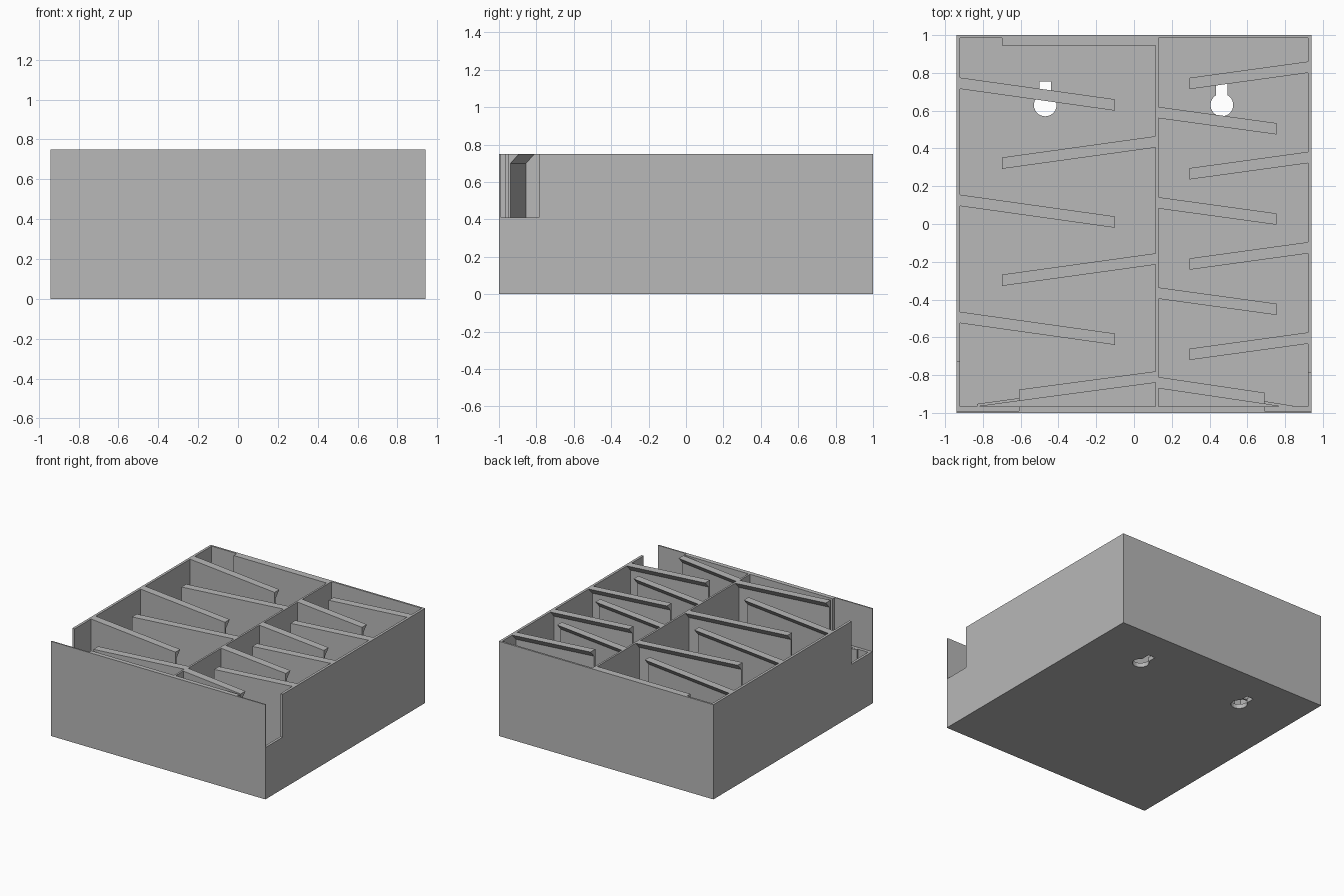
import bpy
import bmesh
import math
from mathutils import Vector

if "Cube" in bpy.data.objects:
    bpy.data.objects.remove(bpy.data.objects["Cube"], do_unlink=True)

grey = bpy.data.materials.new("plain grey")
grey.use_nodes = True
grey.diffuse_color = (0.48, 0.48, 0.48, 1)
grey.node_tree.nodes["Principled BSDF"].inputs["Base Color"].default_value = grey.diffuse_color

W, D, H = 0.94, 1.0, 0.75      # half width, half depth, height
INNER = 0.92                   # inside face of the side walls
FLOOR, NOTCH = 0.035, 0.41     # floor top and bottom of the side openings
FRONT, BACK = -0.965, 0.985    # inside faces of front and back
DIV_L, DIV_R = 0.115, 0.13     # faces of the divider
LIP, WEB, LIP_Z = 0.06, 0.015, 0.70


def loft(name, start, end):
    """Solid between two matching outlines."""
    bm = bmesh.new()
    a = [bm.verts.new(p) for p in start]
    b = [bm.verts.new(p) for p in end]
    bm.faces.new(a)
    bm.faces.new(b)
    for i in range(len(a)):
        j = (i + 1) % len(a)
        bm.faces.new((a[i], a[j], b[j], b[i]))
    bmesh.ops.recalc_face_normals(bm, faces=bm.faces[:])
    mesh = bpy.data.meshes.new(name)
    bm.to_mesh(mesh)
    bm.free()
    mesh.materials.append(grey)
    ob = bpy.data.objects.new(name, mesh)
    bpy.context.collection.objects.link(ob)
    return ob


def prism(name, outline, axis, lo, hi):
    """Outline in the plane across an axis, extruded from lo to hi."""
    def place(p, d):
        q = list(p)
        q.insert(axis, d)
        return Vector(q)
    return loft(name, [place(p, lo) for p in outline], [place(p, hi) for p in outline])


def box(name, x, y, z):
    outline = [(x[0], y[0]), (x[1], y[0]), (x[1], y[1]), (x[0], y[1])]
    return prism(name, outline, 2, *z)


# Floor with two keyhole hanging slots
base = box("floor", (-INNER, INNER), (-0.99, BACK), (0, FLOOR))
for cx in (-0.47, 0.465):
    hole = [(cx + 0.03, 0.755), (cx - 0.03, 0.755)]
    for i in range(25):
        a = math.radians(120 + 300 * i / 24)
        hole.append((cx + 0.06 * math.cos(a), 0.63 + 0.06 * math.sin(a)))
    cutter = prism("keyhole_cutter", hole, 2, -0.1, 0.1)
    cutter.hide_render = True
    cut = base.modifiers.new("keyhole", "BOOLEAN")
    cut.operation = "DIFFERENCE"
    cut.solver = "EXACT"
    cut.object = cutter
    bpy.context.view_layer.objects.active = base
    bpy.ops.object.modifier_apply(modifier=cut.name)
    bpy.data.objects.remove(cutter, do_unlink=True)

# Side walls with an open front corner
for name, x0, x1, notch_y in (("right_wall", -W, -INNER, -0.73),
                              ("left_wall", INNER, W, -0.785)):
    side = [(-0.99, 0), (BACK, 0), (BACK, H), (notch_y, H), (notch_y, NOTCH), (-0.99, NOTCH)]
    prism(name, side, 0, x0, x1)

# Front and back
END_R, END_L = -0.61, 0.69     # where the lowest ramps stop above the openings
box("front_panel", (-W, W), (-D, -0.99), (0, H))
liner = [(-INNER, FLOOR), (INNER, FLOOR), (INNER, NOTCH), (END_L, NOTCH),
         (END_L, H), (END_R, H), (END_R, NOTCH), (-INNER, NOTCH)]
prism("front_liner", liner, 1, -0.99, FRONT)
box("back_panel", (-W, W), (BACK, D), (0, H))
box("back_stop", (-0.70, DIV_L), (0.945, BACK), (FLOOR, H))
box("divider", (DIV_L, DIV_R), (FRONT, BACK), (FLOOR, H))


# Sloping ramps: thin upright web with an overhanging, bevelled lip
def section(x, y):
    low, web = y - LIP, y - LIP + WEB
    return [(x, low, FLOOR), (x, low, H), (x, y, H), (x, web, LIP_Z), (x, web, FLOOR)]


def ramp(name, x0, x1, y, drop):
    loft(name, section(x0, y), section(x1, y - drop))


for i in range(3):
    ramp("right_bay_outer_ramp", -INNER, -0.10, 0.775 - 0.62 * i, 0.115)
for i in range(2):
    ramp("right_bay_inner_ramp", DIV_L, -0.70, 0.465 - 0.62 * i, 0.113)
for i in range(3):
    ramp("left_bay_inner_ramp", DIV_R, 0.755, 0.62 - 0.478 * i, 0.086)
for i in range(4):
    ramp("left_bay_outer_ramp", INNER, 0.295, 0.86 - 0.478 * i, 0.086)
ramp("right_bay_exit_ramp", DIV_L, END_R, -0.78, 0.097)
ramp("left_bay_exit_ramp", DIV_R, END_L, -0.81, 0.083)


# Low continuation of the exit ramps below the openings
def low_web(name, x0, x1, y0, y1):
    outline = [(x0, y0 - LIP), (x1, y1 - LIP), (x1, y1 - LIP + WEB), (x0, y0 - LIP + WEB)]
    prism(name, outline, 2, FLOOR, NOTCH)


low_web("right_exit_web", END_R, -0.83, -0.877, -0.907)
low_web("left_exit_web", END_L, 0.84, -0.893, -0.917)
